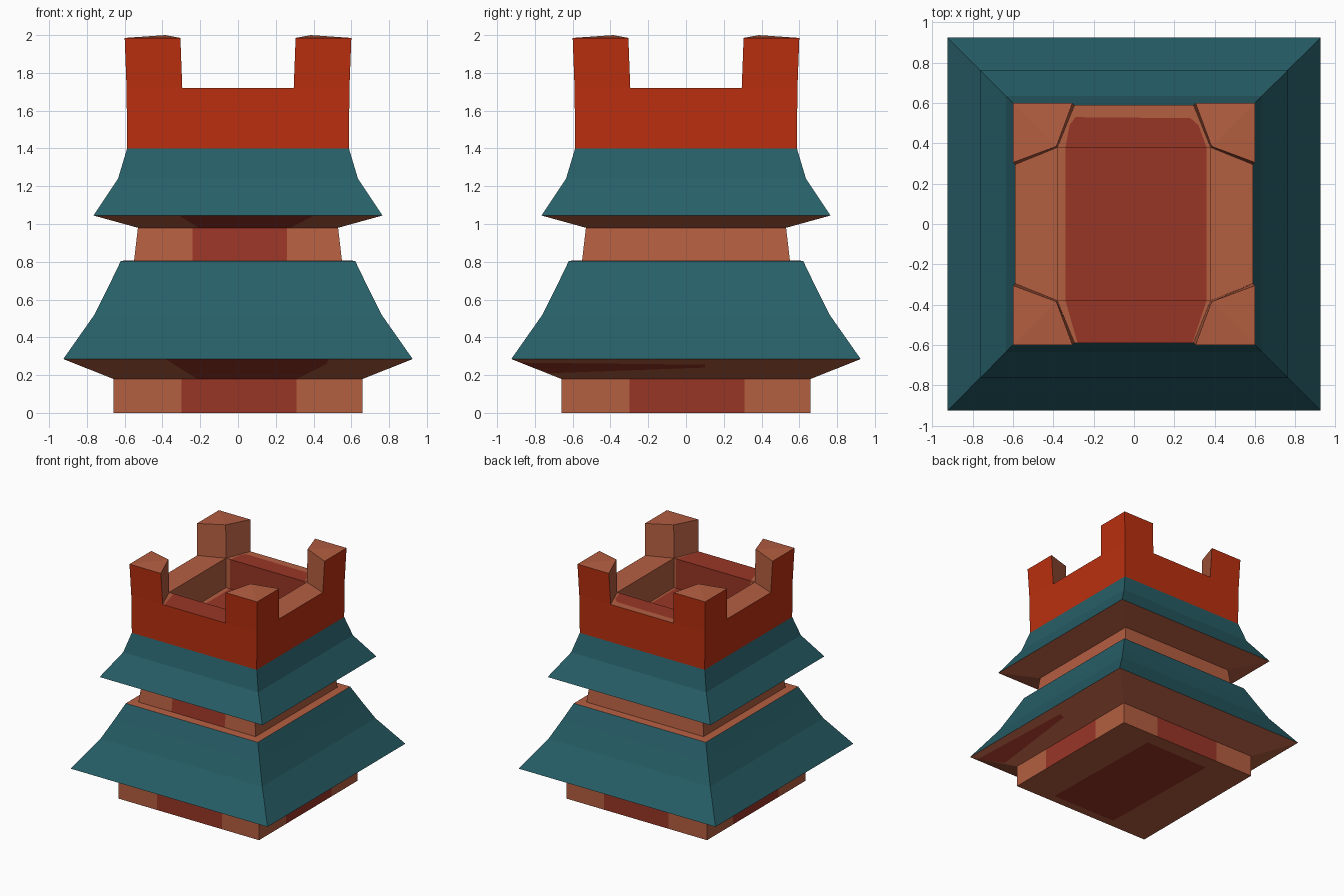
import bpy, bmesh
from mathutils import Vector

if "Cube" in bpy.data.objects:
    bpy.data.objects.remove(bpy.data.objects["Cube"])


def linear(c):
    c /= 255
    return c / 12.92 if c <= 0.04045 else ((c + 0.055) / 1.055) ** 2.4


def material(name, rgb):
    m = bpy.data.materials.new(name)
    m.diffuse_color = (*[linear(c) for c in rgb], 1)
    m.use_nodes = True
    m.node_tree.nodes["Principled BSDF"].inputs["Base Color"].default_value = m.diffuse_color
    return m


TAN, DARK, TEAL, RED = range(4)
MATS = [material("tan clay", (180, 94, 65)), material("dark red clay", (153, 53, 38)),
        material("teal tile", (39, 95, 104)), material("red wall", (186, 47, 15))]


def finish(bm, name):
    me = bpy.data.meshes.new(name)
    bm.to_mesh(me)
    bm.free()
    for m in MATS:
        me.materials.append(m)
    ob = bpy.data.objects.new(name, me)
    bpy.context.collection.objects.link(ob)


def square_loft(profile, mats):
    """Stack square rings (half width, z); mats colours each band."""
    bm = bmesh.new()
    rings = [[bm.verts.new((sx * h, sy * h, z)) for sx, sy in ((-1, -1), (1, -1), (1, 1), (-1, 1))]
             for h, z in profile]
    for lo, hi, m in zip(rings, rings[1:], mats):
        for i in range(4):
            j = (i + 1) % 4
            bm.faces.new((lo[i], lo[j], hi[j], hi[i])).material_index = m
    return bm, rings


def paint(bm, rule, poly, a, b):
    """Cut a convex patch, drawn in axes a and b, into the faces picked by rule."""
    pts = [Vector(p) for p in poly]
    mid = sum(pts, Vector((0, 0))) / len(pts)
    planes = []
    for p, q in zip(pts, pts[1:] + pts[:1]):
        d = q - p
        n = Vector((-d.y, d.x)).normalized()
        if n.dot(mid - p) < 0:
            n = -n
        co, no = Vector((0, 0, 0)), Vector((0, 0, 0))
        co[a], co[b] = p
        no[a], no[b] = n
        planes.append((co, no))
    for co, no in planes:
        bm.normal_update()
        faces = [f for f in bm.faces if rule(f)]
        geom = set(faces) | {e for f in faces for e in f.edges} | {v for f in faces for v in f.verts}
        bmesh.ops.bisect_plane(bm, geom=list(geom), dist=1e-5, plane_co=co, plane_no=no)
    bm.normal_update()
    for f in bm.faces:
        c = f.calc_center_median()
        if rule(f) and all((c - co).dot(no) > 0 for co, no in planes):
            f.material_index = DARK


# Base plinth with a dark panel on each side and underneath
bm, rings = square_loft([(0.66, 0), (0.66, 0.18)], [TAN])
bm.faces.new(rings[0][::-1])
for axis in (0, 1):
    for s in (-1, 1):
        paint(bm, lambda f: f.normal[axis] * s > 0.9,
              [(-0.3, -0.1), (0.31, -0.1), (0.31, 0.3), (-0.3, 0.3)], 1 - axis, 2)
paint(bm, lambda f: f.normal.z < -0.9,
      [(0.33, -0.59), (0.31, 0.54), (-0.30, 0.53), (-0.28, -0.59)], 0, 1)
finish(bm, "base")

# Lower roof: eave underside, flared slope, flat ledge
bm, _ = square_loft([(0.66, 0.18), (0.925, 0.285), (0.76, 0.52), (0.685, 0.67), (0.62, 0.805), (0.55, 0.808)],
                    [TAN, TEAL, TEAL, TEAL, TAN])
paint(bm, lambda f: f.normal.z < -0.5 and f.normal.y < -0.2,
      [(-0.39, 0.29), (0.48, 0.29), (0.47, 0.26), (0.30, 0.175), (-0.21, 0.175)], 0, 2)
paint(bm, lambda f: f.normal.z < -0.5 and f.normal.x > 0.2,
      [(-0.88, 0.266), (-0.72, 0.21), (0.1, 0.24), (0.1, 0.255)], 1, 2)
finish(bm, "lower_roof")

# Neck between the roofs, dark panel at the front
bm, _ = square_loft([(0.55, 0.808), (0.53, 0.98)], [TAN])
paint(bm, lambda f: f.normal.y < -0.9,
      [(-0.24, 0.7), (0.26, 0.7), (0.26, 1.1), (-0.24, 1.1)], 0, 2)
finish(bm, "neck")

# Upper roof
bm, _ = square_loft([(0.53, 0.98), (0.765, 1.045), (0.635, 1.24), (0.587, 1.40)], [TAN, TEAL, TEAL])
paint(bm, lambda f: f.normal.z < -0.5 and f.normal.y < -0.2,
      [(-0.32, 1.05), (0.41, 1.05), (0.27, 0.975), (-0.2, 0.975)], 0, 2)
finish(bm, "upper_roof")

# Battlement: one side built, then turned four times
bm = bmesh.new()
for k in range(4):
    def face(mat, *pts):
        vs = []
        for x, y, z in pts:
            for _ in range(k):
                x, y = -y, x
            vs.append(bm.verts.new((x, y, z)))
        bm.faces.new(vs).material_index = mat

    def pair(x, y, z):
        return (-x, -y, z), (x, -y, z)

    a0, a1 = pair(0.587, 0.587, 1.40)    # wall foot
    c0, c1 = pair(0.59, 0.59, 1.72)      # wall corner at notch height
    n0, n1 = pair(0.295, 0.59, 1.72)     # notch ends
    t0, t1 = pair(0.305, 0.60, 1.985)    # corner post edge
    k0, k1 = pair(0.60, 0.60, 1.985)     # corner post outer corner
    i0, i1 = pair(0.38, 0.38, 1.72)      # pit rim
    p0, p1 = pair(0.385, 0.385, 2.0)     # corner post inner peak
    f0, f1 = pair(0.38, 0.38, 1.47)      # pit floor corner
    face(RED, a0, a1, c1, n1, n0, c0)
    face(RED, c0, n0, t0, k0)
    face(RED, n1, c1, k1, t1)
    face(TAN, n0, n1, i1, i0)
    face(TAN, n1, t1, p1, i1)
    face(TAN, n0, i0, p0, t0)
    face(TAN, i0, i1, f1, f0)
    face(TAN, t1, k1, p1)
    face(TAN, k0, t0, p0)
    face(TAN, f0, f1, (0, 0, 1.47))
bmesh.ops.remove_doubles(bm, verts=bm.verts[:], dist=1e-4)


def court(f):
    c = f.calc_center_median()
    return c.z < 1.8 and (f.normal.z > 0.9 or (abs(f.normal.y) > 0.9 and f.normal.y * c.y < 0))


# Dark patch over the pit floor and the front and back rims
paint(bm, court, [(-0.34, -0.38), (-0.28, -0.59), (0.29, -0.59), (0.36, -0.38), (0.36, 0.38),
                  (0.32, 0.49), (0.28, 0.525), (-0.29, 0.53), (-0.32, 0.49), (-0.34, 0.38)], 0, 1)
finish(bm, "battlement")
